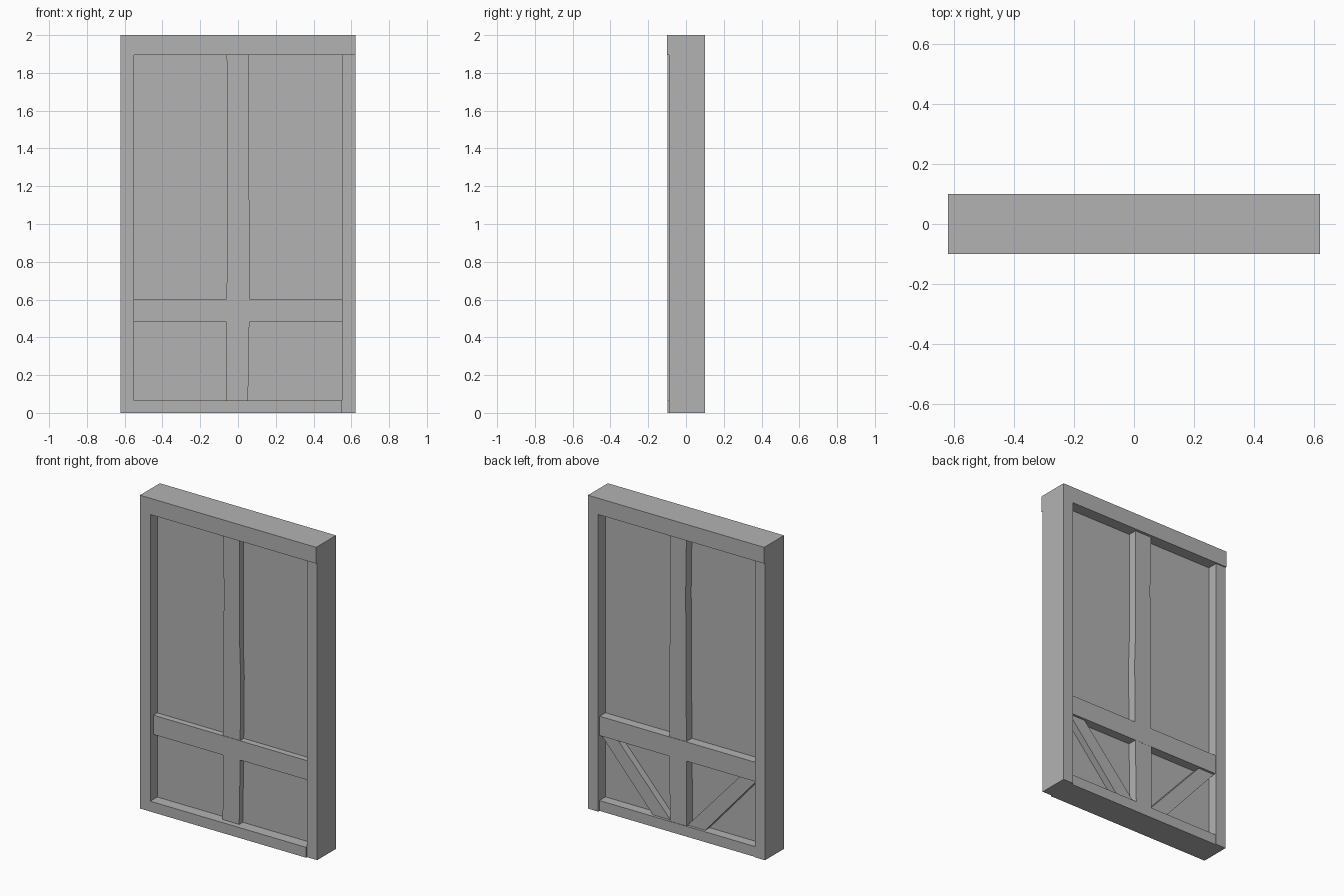
import bpy
import bmesh

cube = bpy.data.objects.get("Cube")
if cube:
    bpy.data.objects.remove(cube, do_unlink=True)

# One flat grey for the whole panel
grey = bpy.data.materials.new("plain_grey")
grey.use_nodes = True
colour = (0.448, 0.448, 0.448, 1)
grey.diffuse_color = colour
grey.node_tree.nodes["Principled BSDF"].inputs["Base Color"].default_value = colour


def board(name, outline, front, back):
    """Extrude an (x, z) outline from the front y to the back y."""
    bm = bmesh.new()
    face = bm.faces.new([bm.verts.new((x, front, z)) for x, z in outline])
    grown = bmesh.ops.extrude_face_region(bm, geom=[face])["geom"]
    moved = [v for v in grown if isinstance(v, bmesh.types.BMVert)]
    bmesh.ops.translate(bm, verts=moved, vec=(0, back - front, 0))
    bmesh.ops.recalc_face_normals(bm, faces=bm.faces)
    mesh = bpy.data.meshes.new(name)
    bm.to_mesh(mesh)
    bm.free()
    mesh.materials.append(grey)
    obj = bpy.data.objects.new(name, mesh)
    bpy.context.collection.objects.link(obj)
    return obj


def rect(x0, x1, z0, z1):
    return [(x0, z0), (x1, z0), (x1, z1), (x0, z1)]


WIDE, INNER = 0.622, 0.55
HEAD, RAIL_TOP, RAIL_LOW, SILL = 1.896, 0.603, 0.48, 0.066

# Outer frame, with the two posts slightly offset in depth
board("header", rect(-WIDE, WIDE, HEAD, 2), -0.1, 0.1)
board("right_post", rect(-WIDE, -INNER, 0, HEAD), -0.099, 0.092)
board("left_post", rect(INNER, WIDE, 0, HEAD), -0.09, 0.1)
board("bottom_rail", rect(-INNER, INNER, 0, SILL), -0.099, 0.087)

# Thin infill panel and the middle rail
board("panel", rect(-INNER, INNER, SILL, HEAD), -0.028, 0.026)
board("middle_rail", rect(-INNER, INNER, RAIL_LOW, RAIL_TOP), -0.067, 0.085)

# Centre stiles, slightly crooked
board("upper_stile", [(-0.06, RAIL_TOP), (0.06, RAIL_TOP), (0.064, 1),
                      (0.057, 1.2), (0.057, HEAD), (-0.06, HEAD),
                      (-0.055, 1.55)], -0.064, 0.082)
board("lower_stile", [(-0.063, SILL), (0.053, SILL),
                      (0.06, RAIL_LOW), (-0.062, RAIL_LOW)], -0.064, 0.084)

# Diagonal braces on the back
for side, name in ((1, "left_brace"), (-1, "right_brace")):
    corners = [(INNER, RAIL_LOW), (0.435, RAIL_LOW), (0.06, SILL), (0.185, SILL)]
    board(name, [(side * x, z) for x, z in corners], 0.02, 0.07)
